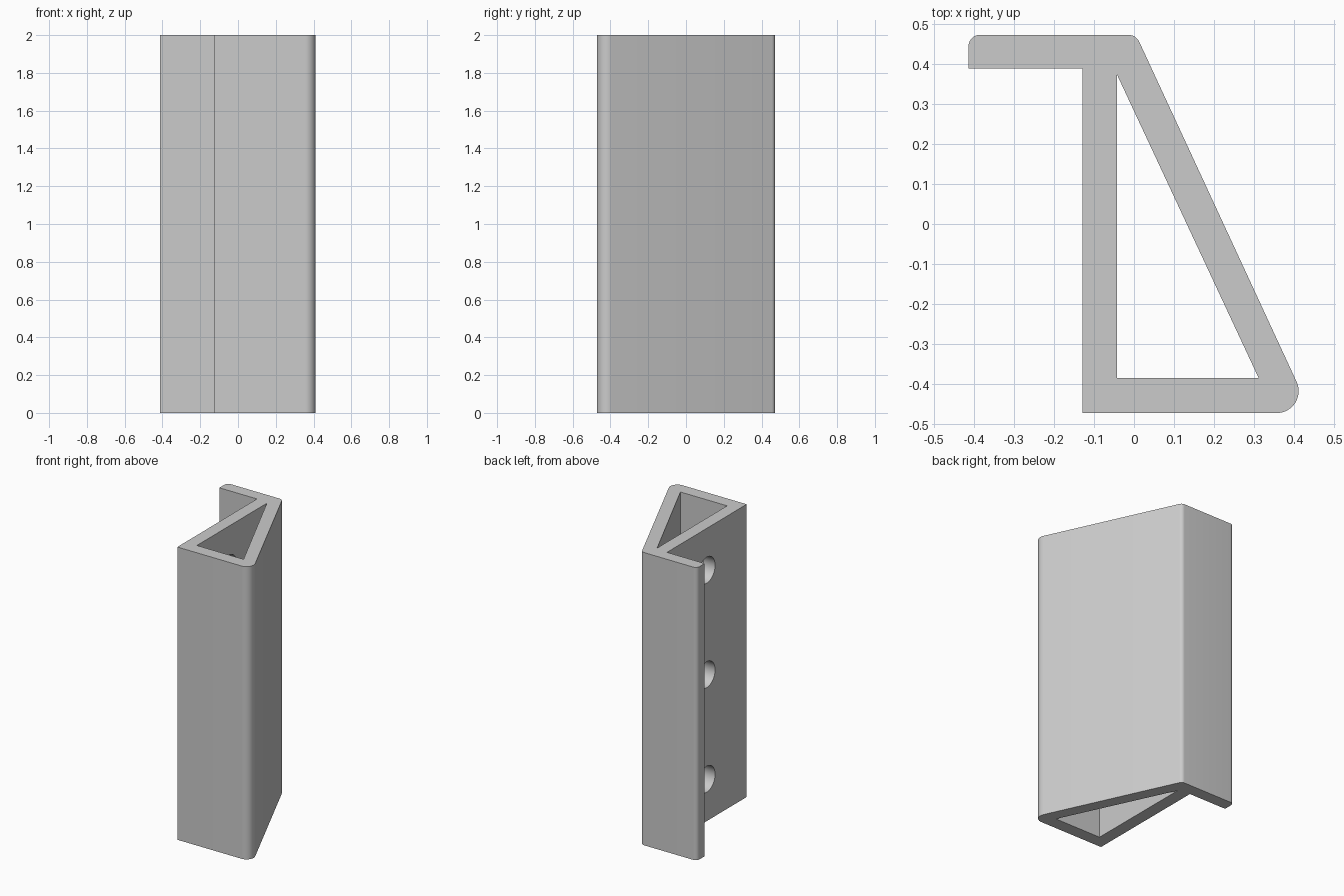
import bpy, bmesh
from math import cos, sin, radians
from mathutils import Vector

if "Cube" in bpy.data.objects:
    bpy.data.objects.remove(bpy.data.objects["Cube"], do_unlink=True)

HEIGHT = 2.0

grey = bpy.data.materials.new("plain_grey")
grey.use_nodes = True
colour = (0.6, 0.6, 0.6, 1)
grey.diffuse_color = colour
grey.node_tree.nodes["Principled BSDF"].inputs["Base Color"].default_value = colour


def arc(cx, cy, r, start, end, steps=10):
    """Points of a rounded corner, angles in degrees."""
    angles = [radians(start + (end - start) * i / steps) for i in range(steps + 1)]
    return [(cx + r * cos(a), cy + r * sin(a)) for a in angles]


def loop(bm, points):
    verts = [bm.verts.new((x, y, 0)) for x, y in points]
    return [bm.edges.new((v, verts[(i + 1) % len(verts)])) for i, v in enumerate(verts)]


# Outer profile: mounting flange, sloped wall, rounded toe, upright wall
SLOPE = 24.9
outline = [(-0.128, 0.388), (-0.413, 0.388)]
outline += arc(-0.385, 0.444, 0.028, 180, 90)
outline += arc(-0.014, 0.442, 0.03, 90, SLOPE)
outline += arc(0.356, -0.417, 0.055, SLOPE, -90, 16)
outline += [(-0.128, -0.472)]
# Triangular hollow
hollow = [(-0.042, 0.372), (-0.042, -0.384), (0.311, -0.384)]

bm = bmesh.new()
edges = loop(bm, outline) + loop(bm, hollow)
bmesh.ops.triangle_fill(bm, edges=edges, use_beauty=True, normal=Vector((0, 0, 1)))
top = bmesh.ops.extrude_face_region(bm, geom=bm.faces[:], use_keep_orig=True)
bmesh.ops.translate(bm, vec=(0, 0, HEIGHT),
                    verts=[g for g in top["geom"] if isinstance(g, bmesh.types.BMVert)])
bmesh.ops.recalc_face_normals(bm, faces=bm.faces)
mesh = bpy.data.meshes.new("bracket_extrusion")
bm.to_mesh(mesh)
bm.free()
mesh.materials.append(grey)
bracket = bpy.data.objects.new("bracket_extrusion", mesh)
bpy.context.collection.objects.link(bracket)

# Three round screw holes through the upright wall
for z in (0.286, 1.0, 1.714):
    bpy.ops.mesh.primitive_cylinder_add(vertices=48, radius=0.089, depth=0.14,
                                        location=(-0.085, -0.042, z),
                                        rotation=(0, radians(90), 0))
    cutter = bpy.context.object
    cutter.name = "hole_cutter"
    cutter.hide_render = True
    cutter.data.materials.append(grey)
    cut = bracket.modifiers.new("screw_hole", 'BOOLEAN')
    cut.operation = 'DIFFERENCE'
    cut.solver = 'EXACT'
    cut.object = cutter
    bpy.context.view_layer.objects.active = bracket
    bpy.ops.object.modifier_apply(modifier=cut.name)
    bpy.data.objects.remove(cutter, do_unlink=True)

# Smooth rounded corners and holes, crisp edges elsewhere
bpy.ops.object.select_all(action='DESELECT')
bracket.select_set(True)
bpy.context.view_layer.objects.active = bracket
bpy.ops.object.shade_smooth_by_angle(angle=radians(30))
